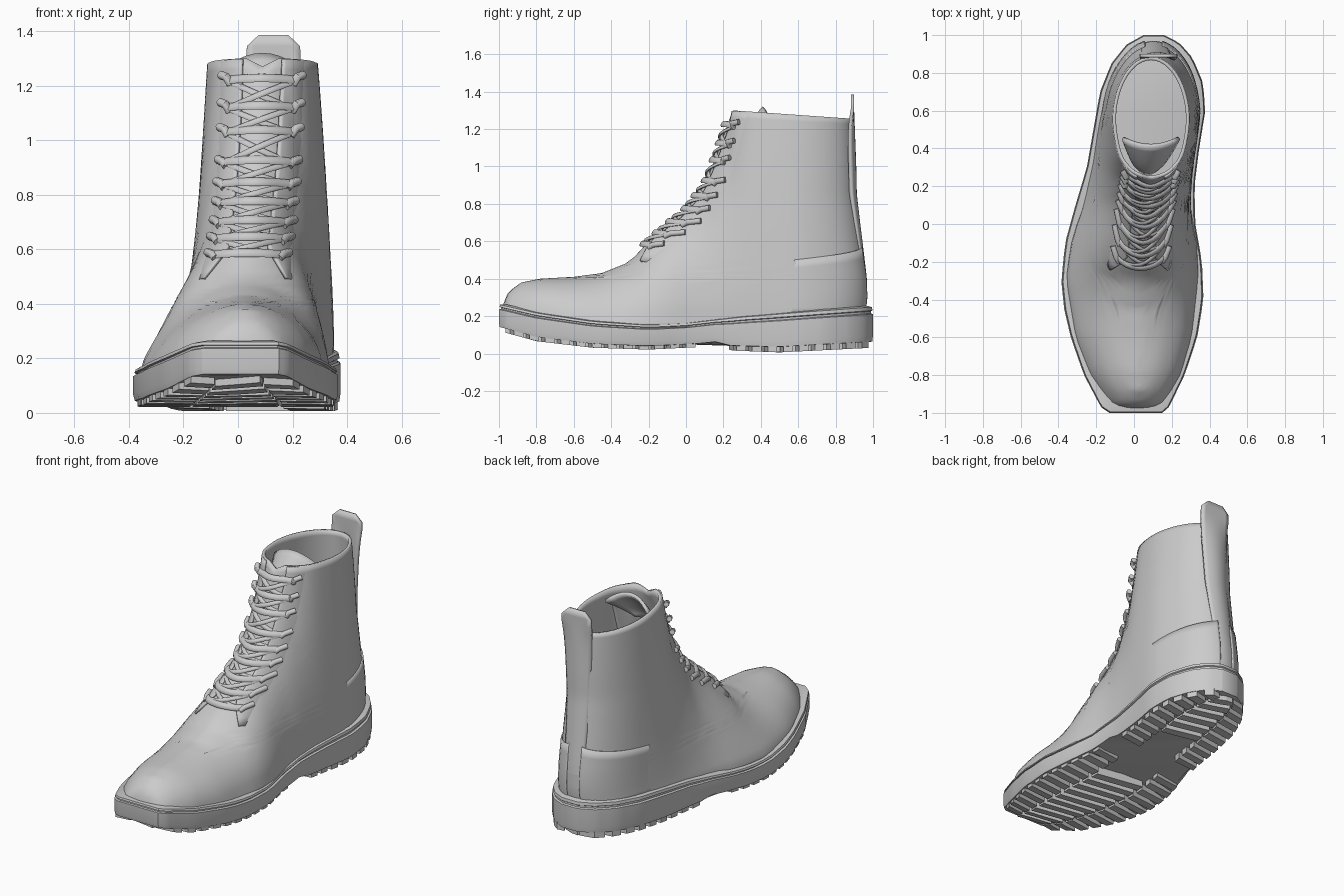
import bpy, math
from mathutils import Vector

if "Cube" in bpy.data.objects:
    bpy.data.objects.remove(bpy.data.objects["Cube"])

grey = bpy.data.materials.new("plain_grey")
grey.use_nodes = True
grey.diffuse_color = (0.6, 0.6, 0.6, 1)
grey.node_tree.nodes["Principled BSDF"].inputs["Base Color"].default_value = (0.6, 0.6, 0.6, 1)

# Side and plan profiles
TOP = [(-.985, .1), (-.98, .2), (-.975, .27), (-.95, .33), (-.88, .38), (-.78, .4), (-.6, .41),
       (-.45, .43), (-.3, .49), (-.2, .6), (0, .77), (.1, .9), (.17, 1.08), (.24, 1.3),
       (.3, 1.7), (.45, 3), (1, 9)]
BACK = [(.1, .95), (.3, .97), (.4, .967), (.7, .925), (.85, .905), (1, .9), (1.3, .885)]
WIDTH = [(-1, .12), (-.95, .165), (-.8, .248), (-.6, .315), (-.3, .358), (-.1, .335), (.1, .285), (.3, .267), (1, .267)]
MID = [(-1, .01), (-.3, -.01), (0, .005), (.2, .03), (.4, .06), (.6, .09), (1, .1)]
SOLE_L = [(-1, -.13), (-.97, -.175), (-.8, -.265), (-.6, -.335), (-.45, -.37), (-.3, -.385), (-.1, -.365),
          (.1, -.31), (.3, -.25), (.5, -.215), (.7, -.18), (.85, -.12), (.95, -.04), (1, .05)]
SOLE_R = [(-1, .15), (-.97, .185), (-.8, .268), (-.6, .335), (-.4, .368), (-.2, .36), (0, .325), (.2, .32),
          (.4, .345), (.6, .378), (.75, .365), (.88, .31), (.96, .24), (1, .16)]
WELT = [(-1, .265), (-.8, .22), (-.5, .175), (-.2, .155), (0, .165), (.3, .2), (.6, .225), (1, .255)]
GROUND = [(-1, .12), (-.8, .065), (-.5, .03), (-.2, .02), (.1, .035), (.18, .045), (.24, .015), (.5, .005), (1, .03)]


def at(table, x):
    for (a, p), (b, q) in zip(table, table[1:]):
        if x <= b:
            return p + (q - p) * max(0, (x - a) / (b - a))
    return table[-1][1]


def rise(z):
    return max(0, min(1, (z - .2) / 1.1))


def mid(y, z):
    return at(MID, y) * (1 - rise(z)) + .09 * rise(z) ** .8


def half(y, z):
    """Half width of the upper at a length and a height; the toe is fuller."""
    h = min(1, max(0, (z - .1) / max(.001, at(TOP, y) - .1)))
    v = min(1, max(0, (y - .5) / (at(BACK, z) - .5)))
    full = 1.7 + 1.1 * max(0, min(1, (-.35 - y) / .4))
    return at(WIDTH, y) * (1 - .17 * rise(z)) * (1 - h ** full) ** .57 * math.sqrt(1 - v * v)


def front(z):
    return at([(h, y) for y, h in TOP], z)


def skin(d, z, lift=0):
    """Point on the front of the upper, at sideways distance d from the middle."""
    lo, hi = front(z), .6
    for _ in range(24):
        m = (lo + hi) / 2
        lo, hi = (m, hi) if half(m, z) < abs(d) else (lo, m)
    return Vector((mid(lo, z) + d, lo - lift * .8, z + lift * .5))


def add(name, verts, faces, thick=0, offset=-1, angle=50):
    me = bpy.data.meshes.new(name)
    me.from_pydata([tuple(v) for v in verts], [], faces)
    me.update()
    ob = bpy.data.objects.new(name, me)
    bpy.context.collection.objects.link(ob)
    me.materials.append(grey)
    if thick:
        mod = ob.modifiers.new("thickness", "SOLIDIFY")
        mod.thickness, mod.offset = thick, offset
    bpy.ops.object.select_all(action="DESELECT")
    ob.select_set(True)
    bpy.context.view_layer.objects.active = ob
    bpy.ops.object.shade_smooth_by_angle(angle=math.radians(angle))
    return ob


def loft(name, rings, caps=False, closed=True, **kw):
    n = len(rings[0])
    faces = [(r * n + i, r * n + (i + 1) % n, (r + 1) * n + (i + 1) % n, (r + 1) * n + i)
             for r in range(len(rings) - 1) for i in range(n if closed else n - 1)]
    if caps:
        faces += [tuple(reversed(range(n))), tuple(range((len(rings) - 1) * n, len(rings) * n))]
    return add(name, [p for r in rings for p in r], faces, **kw)


def spread(a, b, n):
    return [a + (b - a) * i / (n - 1) for i in range(n)]


# Upper: horizontal slices, closely spaced over the toe, dipping at the front of the rim
levels = spread(.14, .37, 10) + spread(.38, .46, 17) + spread(.48, 1.3, 22)
rings = []
for z in levels:
    a, b = front(z), at(BACK, z)
    ys = [a + (b - a) * (1 - math.cos(math.pi * i / 36)) / 2 for i in range(37)]
    path = [(y, 1) for y in ys] + [(y, -1) for y in ys[-2:0:-1]]
    ring = []
    for y, s in path:
        w = 0 if y in (a, b) else half(y, z)
        dip = .07 * max(0, y - .25) + (max(0, .03 - w * .5) if y < .4 else 0)
        ring.append((mid(y, z) + s * w, y, z - dip * rise(z) ** 8))
    rings.append(ring)
loft("boot_upper", rings, thick=.018)

# Sole: stacked outlines with a groove under the welt
stations = [-math.cos(math.pi * i / 40) for i in range(41)]


def outline(inset, k):
    pts = []
    for side, ys in ((SOLE_R, stations), (SOLE_L, stations[::-1])):
        for y in ys:
            c = (at(SOLE_L, y) + at(SOLE_R, y)) / 2
            x = at(side, y)
            lo, hi = at(GROUND, y), at(WELT, y)
            pts.append((c + (x - c) * (1 - inset * 4), y * (1 - inset), lo + (hi - lo) * k))
    return pts


loft("sole", [outline(i, k) for i, k in ((.02, .14), (.004, .15), (0, .3), (0, .8), (.01, .82),
     (.01, .87), (.003, .89), (.006, .97), (.03, 1))], caps=True, angle=35)

# Tread lugs: bars along both edges and shorter opposed bars inside them
lug_v, lug_f = [], []


def lug(side, inner, outer, y, depth, skew):
    """Bar on one side of the middle line, between two shares of the sole's half width."""
    b = len(lug_v)
    for dz in (.001, .05):
        for share, dy in ((inner, 0), (outer, skew), (outer, skew + depth), (inner, depth)):
            yy = max(-.985, min(.975, y + dy))
            c = (at(SOLE_L, yy) + at(SOLE_R, yy)) / 2
            lug_v.append((c + side * share * (at(SOLE_R, yy) - c), yy, at(GROUND, yy) + dz))
    quads = ((3, 2, 1, 0), (4, 5, 6, 7), (0, 1, 5, 4), (1, 2, 6, 5), (2, 3, 7, 6), (3, 0, 4, 7))
    lug_f.extend(tuple(b + i for i in (q if side > 0 else q[::-1])) for q in quads)


for y in spread(-.94, -.02, 12) + spread(.25, .92, 9):
    for side in (1, -1):
        lug(side, .46, .96, y, .05, .02 * side)
        if y < -.15 or y > .5:
            lug(side, 0, .42, y, .05, -.025 * side)
add("tread_lugs", lug_v, lug_f, angle=20)

# Lacing flaps either side of the throat, sinking into the upper at their outer edge
for s, name in ((1, "left_lace_flap"), (-1, "right_lace_flap")):
    rows = []
    for z in spread(.49, 1.29, 22):
        inner = .075 if z > .6 else .075 + (.6 - z) * .7
        cols = [skin(s * (inner + (.175 - inner) * k), z, .015 - .035 * k ** 3) for k in spread(0, 1, 10)]
        rows.append(cols[::s])
    loft(name, rows, closed=False, thick=.012)


# Tubes for the laces
def tube(name, points, radius, flat=.6):
    rings = []
    for i, p in enumerate(points):
        t = (points[min(i + 1, len(points) - 1)] - points[max(i - 1, 0)]).normalized()
        out = Vector((0, -.8, .55))
        out = (out - t * out.dot(t)).normalized()
        u = t.cross(out)
        rings.append([p + (u * math.cos(a) + out * math.sin(a) * flat) * radius
                      for a in (math.tau * j / 8 for j in range(8))])
    return loft(name, rings, caps=True)


eyelets = [.57, .63, .69, .76, .83, .91, 1.02, 1.11, 1.21]
for n, z in enumerate(eyelets):
    arc = spread(-1, 1, 11)
    tube(f"lace_bar_{n}", [skin(.125 * t, z + .008 * (1 - t * t), .02) for t in arc], .019, .5)
    if n + 1 < len(eyelets):
        up = eyelets[n + 1] - z
        for s in (1, -1):
            tube(f"lace_cross_{n}_{'left' if s > 0 else 'right'}",
                 [skin(s * .12 * t, z + up * (t + 1) / 2, .012 + .006 * s * (1 - t * t)) for t in arc], .013)
    # Lace ends, larger at the hooks near the top
    for s in (1, -1):
        grow = .02 if z > 1 else .002
        tube(f"lace_hook_{n}_{'left' if s > 0 else 'right'}",
             [skin(s * .115, z - .01, .012), skin(s * .13, z, .022 + grow),
              skin(s * .15, z + .012, .012 + grow)], .016, 1)

# Tongue: curved sheet leaning back and widening to fill the front of the opening
rows = []
for k in spread(0, 1, 8):
    rows.append([(.075 + .015 * k + (.07 + .085 * k) * t, .26 + .15 * k ** 1.3 + .04 * t * t,
                  1.12 + .2 * k - .07 * k * t * t) for t in spread(-1, 1, 11)])
loft("tongue", rows, closed=False, thick=.02)

# Heel strip rising out of the heel and ending in the pull tab
rows = []
for z in spread(.3, 1.385, 28):
    w = .055 + .045 * rise(z)
    if z > 1.33:
        w *= math.sqrt(max(.3, 1 - ((z - 1.33) / .065) ** 2))
    bend = 3.7 * (1 - rise(z) ** 8)
    lift = .024 * math.sqrt(rise(z)) - .01
    rows.append([(.1 + .03 * rise(z) + w * t, at(BACK, z) + lift - bend * (w * t) ** 2, z)
                 for t in spread(1, -1, 9)])
loft("heel_pull_strip", rows, closed=False, thick=.018)

# Heel counter panels wrapping the back, fading out forwards
for s, name in ((1, "left_heel_counter"), (-1, "right_heel_counter")):
    rows = []
    for k in spread(0, 1, 8):
        cols = []
        for t in spread(0, 1, 14):
            z = .2 + k * (.29 + .08 * t)
            y = .48 + (at(BACK, z) - .485) * math.sin(t * math.pi / 2)
            cols.append((mid(y, z) + s * (half(y, z) - .003 + .011 * min(1, 2 * t)), y + .005 * t, z))
        rows.append(cols[::s])
    loft(name, rows, closed=False, thick=.01)
